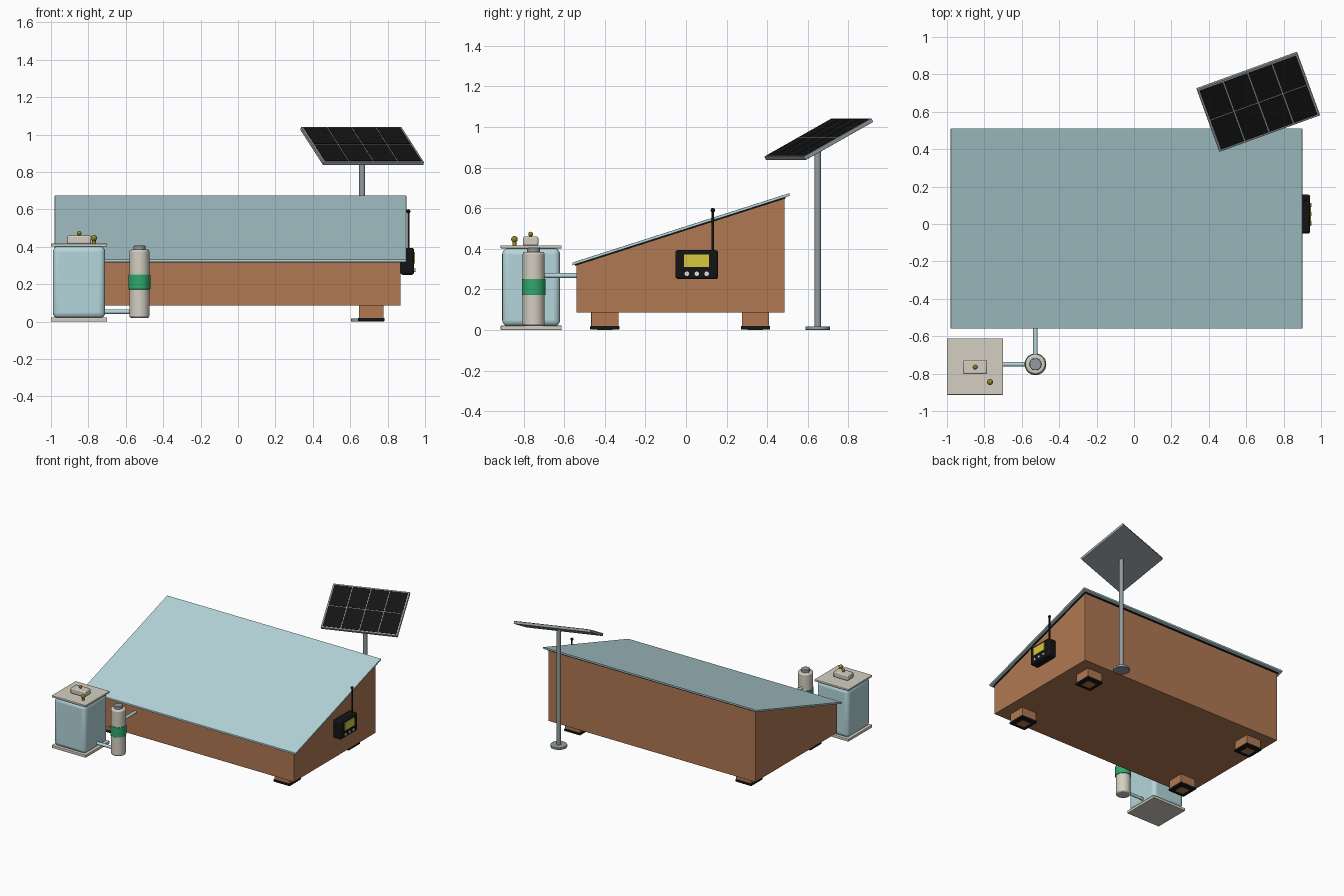
import bpy, bmesh, math
from mathutils import Matrix, Vector

if "Cube" in bpy.data.objects:
    bpy.data.objects.remove(bpy.data.objects["Cube"])


def material(name, rgb):
    lin = [c / 12.92 if c <= 0.04045 else ((c + 0.055) / 1.055) ** 2.4 for c in (v / 255 for v in rgb)]
    m = bpy.data.materials.new(name)
    m.diffuse_color = (*lin, 1)
    m.use_nodes = True
    m.node_tree.nodes["Principled BSDF"].inputs["Base Color"].default_value = m.diffuse_color
    return m


BROWN = material("brown timber", (176, 120, 82))
GLASS = material("pale blue glass", (181, 214, 219))
CREAM = material("cream plastic", (212, 207, 194))
STEEL = material("grey steel", (148, 156, 160))
BLACK = material("black rubber", (20, 20, 21))
GREEN = material("green band", (48, 168, 108))
YELLOW = material("yellow screen", (216, 200, 62))
BRASS = material("brass", (150, 132, 40))
WHITE = material("white button", (225, 225, 225))


def finish(name, bm, mat, bevel=0, smooth=False, segs=2):
    bmesh.ops.recalc_face_normals(bm, faces=bm.faces)
    me = bpy.data.meshes.new(name)
    bm.to_mesh(me)
    bm.free()
    me.materials.append(mat)
    ob = bpy.data.objects.new(name, me)
    bpy.context.collection.objects.link(ob)
    if bevel:
        b = ob.modifiers.new("bevel", "BEVEL")
        b.width, b.segments = bevel, segs
    if smooth:
        bpy.ops.object.select_all(action="DESELECT")
        bpy.context.view_layer.objects.active = ob
        ob.select_set(True)
        bpy.ops.object.shade_smooth_by_angle(angle=math.radians(35))
    return ob


def box(name, x, y, z, mat, bevel=0, matrix=None, smooth=False, segs=2):
    """Box from (min, max) pairs, optionally moved by a matrix."""
    bm = bmesh.new()
    bmesh.ops.create_cube(bm, size=1)
    for v in bm.verts:
        v.co = Vector([(a + b) / 2 + c * (b - a) for (a, b), c in zip((x, y, z), v.co)])
    if matrix:
        bm.transform(matrix)
    return finish(name, bm, mat, bevel, smooth, segs)


def rod(name, a, b, r, mat, bevel=0, sides=32):
    a, b = Vector(a), Vector(b)
    bm = bmesh.new()
    bmesh.ops.create_cone(bm, cap_ends=True, segments=sides, radius1=r, radius2=r, depth=(b - a).length)
    rot = Vector((0, 0, 1)).rotation_difference(b - a).to_matrix().to_4x4()
    bm.transform(Matrix.Translation((a + b) / 2) @ rot)
    ob = finish(name, bm, mat, bevel, True)
    if bevel:
        ob.modifiers["bevel"].limit_method = "ANGLE"
    return ob


def ball(name, c, r, mat):
    bm = bmesh.new()
    bmesh.ops.create_uvsphere(bm, u_segments=20, v_segments=12, radius=r)
    bm.transform(Matrix.Translation(c))
    return finish(name, bm, mat, 0, True)


def prism(name, profile, x0, x1, mat, bevel=0):
    """Side profile in (y, z) pulled along x."""
    bm = bmesh.new()
    f = bm.faces.new([bm.verts.new((x0, y, z)) for y, z in profile])
    ext = bmesh.ops.extrude_face_region(bm, geom=[f])
    bmesh.ops.translate(bm, vec=(x1 - x0, 0, 0), verts=[v for v in ext["geom"] if isinstance(v, bmesh.types.BMVert)])
    return finish(name, bm, mat, bevel)


def roof_z(y, drop=0):
    return 0.332 + 0.32 * (y + 0.56) - drop


def sloped(y0, y1, top, bottom):
    return [(y0, roof_z(y0, bottom)), (y1, roof_z(y1, bottom)), (y1, roof_z(y1, top)), (y0, roof_z(y0, top))]


# sloped basin, seal and glass cover
prism("basin_body", [(-0.54, 0.085), (0.485, 0.085), (0.485, roof_z(0.485, 0.02)), (-0.54, roof_z(-0.54, 0.02))],
      -0.95, 0.87, BROWN, 0.003)
prism("cover_seal", sloped(-0.546, 0.491, 0.013, 0.021), -0.956, 0.876, BLACK)
prism("glass_cover", sloped(-0.56, 0.51, 0, 0.014), -0.98, 0.90, GLASS, 0.002)

# feet with rubber pads
for i, fx in enumerate((-0.793, 0.713)):
    for j, fy in enumerate((-0.40, 0.342)):
        n = f"{('left', 'right')[i]}_{('front', 'back')[j]}_foot"
        box(n, (fx - 0.066, fx + 0.066), (fy - 0.067, fy + 0.067), (0.018, 0.09), BROWN, 0.002)
        box(n + "_pad", (fx - 0.071, fx + 0.071), (fy - 0.072, fy + 0.072), (0.002, 0.02), BLACK, 0.004)
        box(n + "_plug", (fx - 0.038, fx + 0.038), (fy - 0.038, fy + 0.038), (0, 0.01), BROWN)

# collection tank
box("tank_base", (-1, -0.70), (-0.913, -0.612), (0, 0.022), CREAM, 0.004)
box("tank_body", (-0.99, -0.71), (-0.905, -0.62), (0.018, 0.403), GLASS, 0.03, smooth=True, segs=4)
box("tank_lid", (-1, -0.70), (-0.913, -0.612), (0.402, 0.417), CREAM, 0.003)
box("lid_box", (-0.913, -0.785), (-0.803, -0.727), (0.415, 0.46), CREAM, 0.008, smooth=True)
rod("lid_box_stem", (-0.849, -0.765, 0.455), (-0.849, -0.765, 0.47), 0.007, BRASS)
ball("lid_box_knob", (-0.849, -0.765, 0.472), 0.012, BRASS)
rod("valve_stem", (-0.77, -0.845, 0.415), (-0.77, -0.845, 0.447), 0.010, BRASS)
ball("valve_knob", (-0.77, -0.845, 0.447), 0.016, BRASS)

# filter column and pipes
FX, FY = -0.527, -0.75
rod("filter_column", (FX, FY, 0.02), (FX, FY, 0.385), 0.054, CREAM, 0.010, 48)
rod("filter_band", (FX, FY, 0.172), (FX, FY, 0.252), 0.058, GREEN, 0.002, 48)
rod("filter_cap", (FX, FY, 0.38), (FX, FY, 0.406), 0.032, STEEL, 0.003)
rod("tank_pipe", (-0.72, FY, 0.053), (FX, FY, 0.053), 0.012, GLASS)
rod("basin_pipe", (FX, FY, 0.268), (FX, -0.53, 0.268), 0.012, GLASS)

# control unit on the right wall
box("control_case", (0.868, 0.942), (-0.052, 0.158), (0.25, 0.395), BLACK, 0.014, smooth=True, segs=3)
box("control_screen", (0.938, 0.946), (-0.010, 0.113), (0.31, 0.373), YELLOW)
for k in range(3):
    y = 0.004 + k * 0.049
    rod(f"control_button_{k + 1}", (0.938, y, 0.277), (0.949, y, 0.277), 0.011, WHITE)
rod("antenna", (0.911, 0.132, 0.385), (0.911, 0.132, 0.59), 0.006, BLACK, sides=16)
ball("antenna_tip", (0.911, 0.132, 0.59), 0.011, BLACK)

# solar panel on its pole
PX, PY = 0.664, 0.649
rod("pole_base", (PX, PY, 0), (PX, PY, 0.018), 0.061, STEEL, 0.003)
rod("pole", (PX, PY, 0.01), (PX, PY, 0.935), 0.016, STEEL)
tilt = Matrix.Translation((PX, 0.653, 0.94)) @ Matrix.Rotation(math.radians(20), 4, "Z") \
    @ Matrix.Rotation(math.radians(28), 4, "X")
W, L, RIM, GAP = 0.573, 0.402, 0.012, 0.006
box("panel_frame", (-W / 2, W / 2), (-L / 2, L / 2), (-0.011, 0.009), STEEL, 0.003, tilt)
cw, cl = (W - 2 * RIM - 3 * GAP) / 4, (L - 2 * RIM - GAP) / 2
for i in range(4):
    for j in range(2):
        x, y = -W / 2 + RIM + i * (cw + GAP), -L / 2 + RIM + j * (cl + GAP)
        box(f"panel_cell_{i + 1}_{j + 1}", (x, x + cw), (y, y + cl), (0.006, 0.011), BLACK, 0, tilt)
